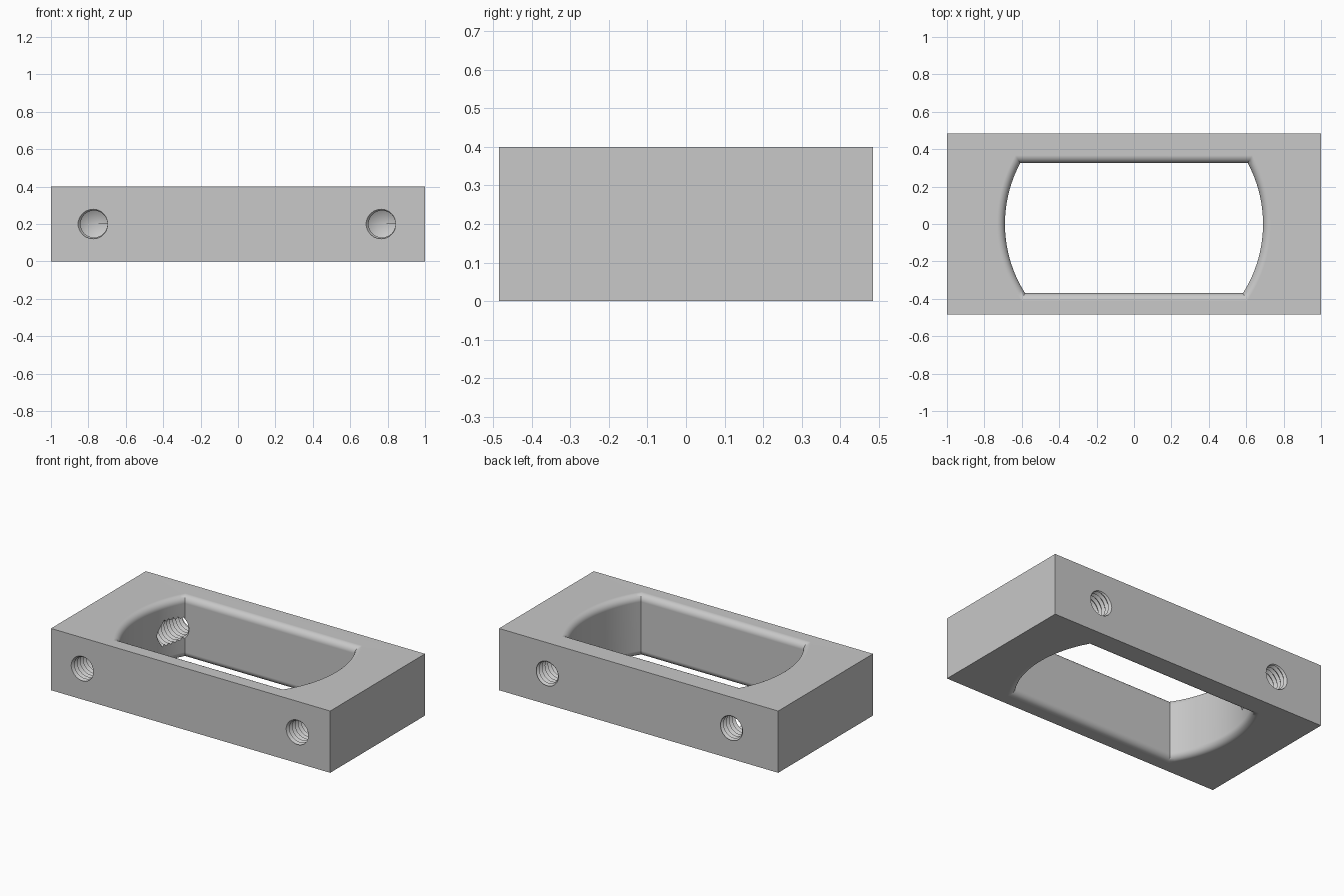
import bpy, bmesh, math

if "Cube" in bpy.data.objects:
    bpy.data.objects.remove(bpy.data.objects["Cube"])

H, HALF_X, HALF_Y = 0.4, 1.0, 0.485
R_ARC, Y_LO, Y_HI = 0.69, -0.37, 0.325   # window outline
FILLET = 0.042

grey = bpy.data.materials.new("plain grey")
grey.diffuse_color = (0.58, 0.58, 0.58, 1)
grey.use_nodes = True
grey.node_tree.nodes["Principled BSDF"].inputs["Base Color"].default_value = grey.diffuse_color


def add_object(name, bm):
    bmesh.ops.recalc_face_normals(bm, faces=bm.faces)
    me = bpy.data.meshes.new(name)
    bm.to_mesh(me)
    bm.free()
    me.materials.append(grey)
    ob = bpy.data.objects.new(name, me)
    bpy.context.collection.objects.link(ob)
    return ob


# Solid block
def make_block():
    bm = bmesh.new()
    bmesh.ops.create_cube(bm, size=1)
    for v in bm.verts:
        v.co = (v.co.x * 2 * HALF_X, v.co.y * 2 * HALF_Y, (v.co.z + 0.5) * H)
    return add_object("frame_block", bm)


# Window cutter: barrel outline, flared at both rims to leave rounded edges
def outline(offset, n=24):
    r = R_ARC + offset
    a0 = math.asin((Y_LO - offset) / r)
    a1 = math.asin((Y_HI + offset) / r)
    right = [(r * math.cos(a0 + (a1 - a0) * i / n),
              r * math.sin(a0 + (a1 - a0) * i / n)) for i in range(n + 1)]
    return right + [(-x, y) for x, y in reversed(right)]


def make_window_cutter():
    steps = 8
    levels = [(-0.05, FILLET)]
    for i in range(steps + 1):
        a = math.pi / 2 * i / steps
        levels.append((FILLET * (1 - math.cos(a)), FILLET * (1 - math.sin(a))))
    levels += [(H - z, d) for z, d in reversed(levels)]
    bm = bmesh.new()
    rings = [[bm.verts.new((x, y, z)) for x, y in outline(d)] for z, d in levels]
    for a, b in zip(rings, rings[1:]):
        for i in range(len(a)):
            j = (i + 1) % len(a)
            bm.faces.new((a[i], a[j], b[j], b[i]))
    bm.faces.new(rings[0])
    bm.faces.new(rings[-1])
    return add_object("window_cutter", bm)


# Threaded hole cutter: helical groove with a drill-point cone at the deep end
def make_thread_cutter(x, side, depth=0.315, r_min=0.072, r_max=0.086,
                       pitch=0.03, n=32):
    bm = bmesh.new()
    start = -0.06
    rows = int((depth - start) / (pitch / 2)) - 2
    verts = {}

    def vert(k, i):
        if i == n:                       # one full turn climbs one pitch
            k, i = k + 2, 0
        if (k, i) not in verts:
            t = 2 * math.pi * i / n
            r = r_max if k % 2 else r_min
            d = start + pitch * (k / 2 + i / n)
            verts[k, i] = bm.verts.new((x + r * math.cos(t),
                                        side * (HALF_Y - d),
                                        H / 2 + r * math.sin(t)))
        return verts[k, i]

    for k in range(rows):
        for i in range(n):
            bm.faces.new((vert(k, i), vert(k, i + 1),
                          vert(k + 1, i + 1), vert(k + 1, i)))
    for k, d in ((0, start - 0.03), (rows, depth + 0.045)):
        tip = bm.verts.new((x, side * (HALF_Y - d), H / 2))
        loop = [vert(k, i) for i in range(n + 1)] + [vert(k + 1, 0)]
        for a, b in zip(loop, loop[1:] + loop[:1]):
            bm.faces.new((a, b, tip))
    return add_object("threaded_hole_cutter", bm)


block = make_block()
cutters = [make_window_cutter()]
for sx in (-1, 1):
    cutters.append(make_thread_cutter(sx * 0.77, -1))   # front holes
    cutters.append(make_thread_cutter(sx * 0.66, 1))    # back holes

# Cut the window and the holes
bpy.context.view_layer.objects.active = block
block.select_set(True)
for c in cutters:
    c.hide_render = True
    mod = block.modifiers.new("cut", 'BOOLEAN')
    mod.operation = 'DIFFERENCE'
    mod.solver = 'EXACT'
    mod.object = c
    bpy.ops.object.modifier_apply(modifier=mod.name)
for c in cutters:
    bpy.data.objects.remove(c)

# Smooth rounded rims, sharp outer edges
bpy.ops.object.select_all(action='DESELECT')
block.select_set(True)
bpy.ops.object.shade_smooth_by_angle(angle=math.radians(30))
weighted = block.modifiers.new("even_shading", 'WEIGHTED_NORMAL')
weighted.keep_sharp = True
